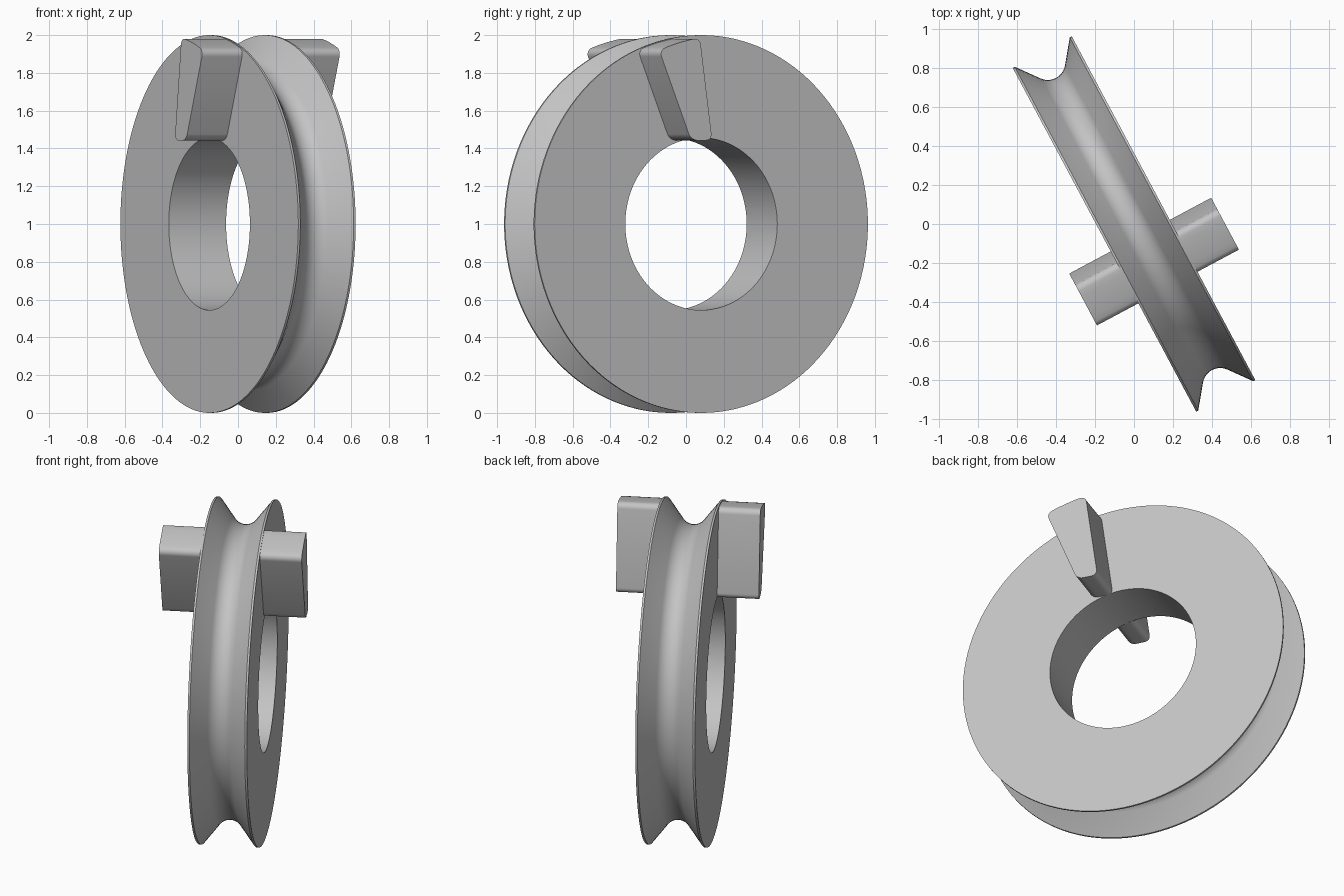
import bpy, bmesh
from math import sin, cos, radians, tau
from mathutils import Vector, Matrix

cube = bpy.data.objects.get("Cube")
if cube:
    bpy.data.objects.remove(cube, do_unlink=True)

grey = bpy.data.materials.new("plain_grey")
grey.use_nodes = True
colour = (0.55, 0.55, 0.55, 1)
grey.diffuse_color = colour
grey.node_tree.nodes["Principled BSDF"].inputs["Base Color"].default_value = colour

# The wheel axle lies along local x, turned about z and lifted one radius
PLACE = Matrix.Translation((0, 0, 1)) @ Matrix.Rotation(radians(28.1), 4, "Z")
HALF = 0.172


def finish(name, bm):
    bmesh.ops.recalc_face_normals(bm, faces=bm.faces)
    mesh = bpy.data.meshes.new(name)
    bm.to_mesh(mesh)
    bm.free()
    obj = bpy.data.objects.new(name, mesh)
    bpy.context.collection.objects.link(obj)
    mesh.materials.append(grey)
    obj.matrix_world = PLACE
    bpy.ops.object.select_all(action="DESELECT")
    obj.select_set(True)
    bpy.context.view_layer.objects.active = obj
    bpy.ops.object.shade_smooth_by_angle(angle=radians(30))
    return obj


# Pulley wheel: closed section with a rounded V groove, spun round the axle
HOLE, GROOVE, FILLET, SLOPE, STEPS = 0.456, 0.85, 0.09, 50, 12
section = [(-HALF, HOLE), (-HALF, 1), (-HALF + 0.012, 1)]
for i in range(STEPS + 1):
    a = radians(SLOPE * (2 * i / STEPS - 1))
    section.append((FILLET * sin(a), GROOVE + FILLET * (1 - cos(a))))
section += [(HALF - 0.012, 1), (HALF, 1), (HALF, HOLE)]

bm = bmesh.new()
verts = [bm.verts.new((x, 0, r)) for x, r in section]
edges = [bm.edges.new((v, verts[i - 1])) for i, v in enumerate(verts)]
bmesh.ops.spin(bm, geom=verts + edges, cent=(0, 0, 0), axis=(1, 0, 0),
               angle=tau, steps=128, use_merge=True)
bmesh.ops.remove_doubles(bm, verts=bm.verts, dist=0.0001)
finish("pulley_wheel", bm)


# Side lugs: wedge with radial flanks, curved top and rounded long edges
def lug(name, side):
    outline = [(0.063, 0.443), (0.19, 0.443)]
    for i in range(5):
        a = radians(22.5 - 14.6 * i / 4)
        outline.append((0.995 * sin(a), 0.995 * cos(a)))
    bm = bmesh.new()
    face = bm.faces.new([bm.verts.new((side * 0.168, -u, z)) for u, z in outline])
    out = bmesh.ops.extrude_face_region(bm, geom=[face], use_keep_orig=True)
    moved = [g for g in out["geom"] if isinstance(g, bmesh.types.BMVert)]
    bmesh.ops.translate(bm, verts=moved, vec=Vector((side * 0.245, 0, 0)))
    bmesh.ops.recalc_face_normals(bm, faces=bm.faces)
    corners = [e for e in bm.edges
               if abs(e.verts[0].co.x - e.verts[1].co.x) > 0.1
               and e.calc_face_angle(0) > radians(40)]
    bmesh.ops.bevel(bm, geom=corners, offset=0.036, segments=6,
                    profile=0.5, affect="EDGES")
    finish(name, bm)


lug("left_lug", 1)
lug("right_lug", -1)
